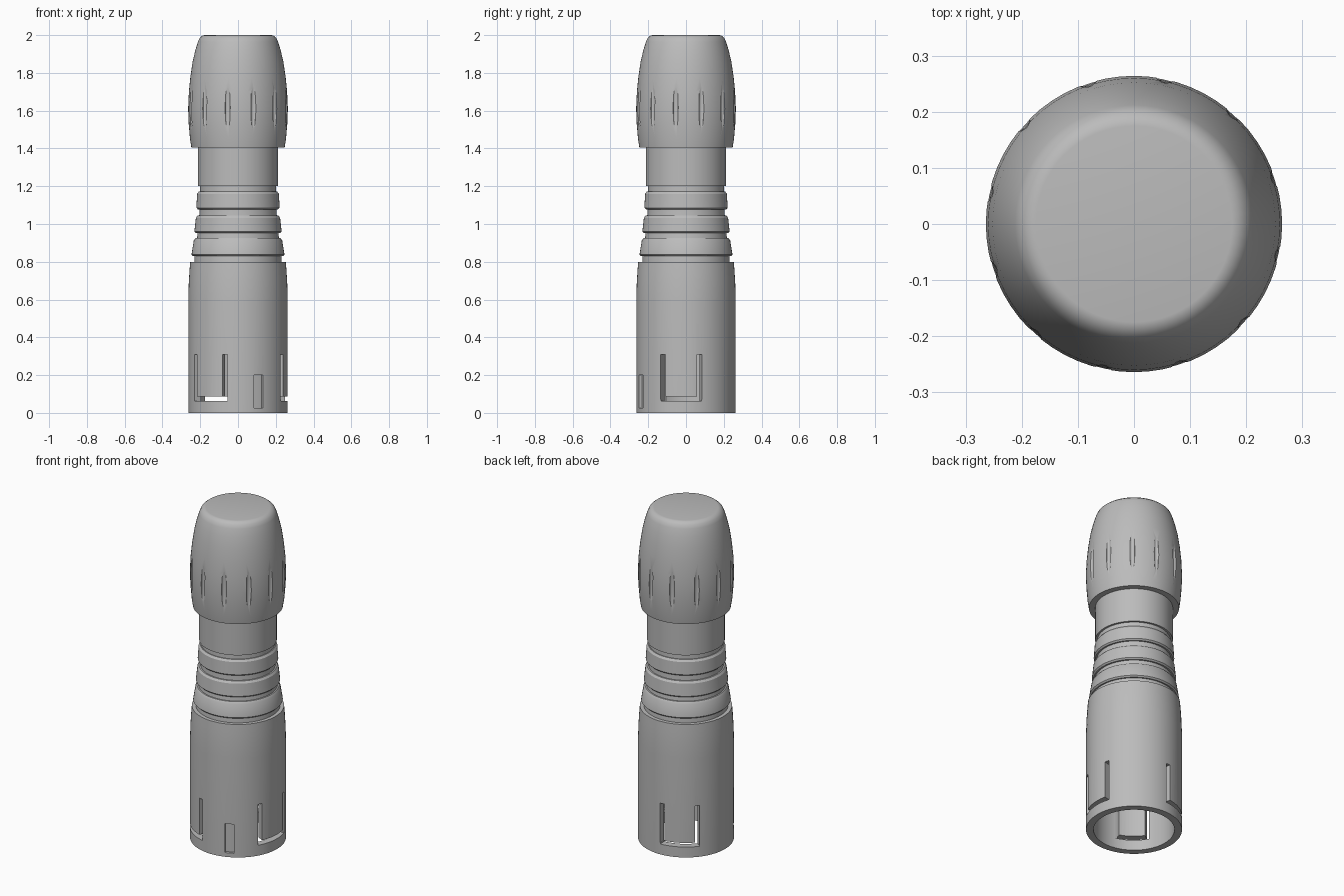
import bpy, bmesh, math
from mathutils import Matrix, Vector

cube = bpy.data.objects.get("Cube")
if cube:
    bpy.data.objects.remove(cube, do_unlink=True)

SEGMENTS = 64

grey = bpy.data.materials.new("matte grey")
grey.use_nodes = True
GREY = (0.5, 0.5, 0.5, 1)
grey.diffuse_color = GREY
grey.node_tree.nodes["Principled BSDF"].inputs["Base Color"].default_value = GREY


def to_object(name, bm):
    bmesh.ops.recalc_face_normals(bm, faces=bm.faces)
    mesh = bpy.data.meshes.new(name)
    bm.to_mesh(mesh)
    bm.free()
    mesh.materials.append(grey)
    obj = bpy.data.objects.new(name, mesh)
    bpy.context.collection.objects.link(obj)
    return obj


def lathe(name, profile):
    """Spin (radius, z) points about the z axis; radius 0 closes the end."""
    bm = bmesh.new()
    verts = [bm.verts.new((r, 0, z)) for r, z in profile]
    edges = [bm.edges.new(pair) for pair in zip(verts, verts[1:])]
    bmesh.ops.spin(bm, geom=verts + edges, cent=(0, 0, 0), axis=(0, 0, 1),
                   angle=2 * math.pi, steps=SEGMENTS)
    bmesh.ops.remove_doubles(bm, verts=bm.verts, dist=0.0002)
    return to_object(name, bm)


def add_sector(bm, a0, a1, z0, z1, r0, r1):
    """Add a curved block spanning angles a0 to a1 (degrees)."""
    steps = max(1, round((a1 - a0) / 5))
    rings = []
    for i in range(steps + 1):
        a = math.radians(a0 + (a1 - a0) * i / steps)
        rings.append([bm.verts.new((r * math.cos(a), r * math.sin(a), z))
                      for r, z in ((r0, z0), (r1, z0), (r1, z1), (r0, z1))])
    for p, q in zip(rings, rings[1:]):
        for k in range(4):
            n = (k + 1) % 4
            bm.faces.new((p[k], p[n], q[n], q[k]))
    bm.faces.new(rings[0])
    bm.faces.new(rings[-1])


def cut(target, bm):
    """Subtract the cutter geometry from the target, then drop the cutter."""
    cutter = to_object("cutter", bm)
    cutter.hide_render = True
    mod = target.modifiers.new("cut", 'BOOLEAN')
    mod.operation = 'DIFFERENCE'
    mod.solver = 'EXACT'
    mod.object = cutter
    select(target)
    bpy.ops.object.modifier_apply(modifier=mod.name)
    bpy.data.objects.remove(cutter, do_unlink=True)


def select(obj):
    bpy.ops.object.select_all(action='DESELECT')
    obj.select_set(True)
    bpy.context.view_layer.objects.active = obj


# Hollow lower housing, open at the bottom
housing = lathe("lower_housing", [
    (0, 0.70), (0.222, 0.70), (0.222, 0.0), (0.263, 0.0), (0.263, 0.60),
    (0.261, 0.68), (0.257, 0.75), (0.253, 0.80), (0, 0.80)])

# Three spring clips, each outlined by a U-shaped slot through the wall
CLIPS = (-6, -127, 117)
HALF, SLOT = 24.5, 6
bars, sides = bmesh.new(), bmesh.new()
for c in CLIPS:
    add_sector(bars, c - HALF, c + HALF, 0.063, 0.088, 0.18, 0.30)
    for s in (c - HALF - 0.1, c + HALF + 0.1 - SLOT):
        add_sector(sides, s, s + SLOT, 0.07, 0.31, 0.18, 0.30)
cut(housing, bars)
cut(housing, sides)

# Shallow key recess at the front
key = bmesh.new()
add_sector(key, -71, -60, 0.025, 0.20, 0.247, 0.30)
cut(housing, key)

# Neck core, showing as the floor of the grooves
lathe("neck_core", [
    (0, 0.79), (0.232, 0.79), (0.230, 0.84), (0.216, 0.93), (0.205, 1.05),
    (0.201, 1.21), (0, 1.21)])

# Tapering grip rings: bottom z, top z, bottom radius, top radius
RINGS = ((0.83, 0.925, 0.246, 0.234), (0.952, 1.045, 0.231, 0.223),
         (1.078, 1.172, 0.221, 0.216))
for i, (z0, z1, r0, r1) in enumerate(RINGS):
    lathe("grip_ring_%d" % (i + 1), [
        (0, z0), (r0 - 0.008, z0), (r0, z0 + 0.008), (r1, z1 - 0.012),
        (r1 - 0.009, z1), (0, z1)])

# Plain collar under the cap
lathe("collar", [(0, 1.20), (0.213, 1.20), (0.213, 1.45), (0, 1.45)])

# Barrel-shaped cap with a flat top
cap = lathe("cap", [
    (0, 1.405), (0.247, 1.405), (0.254, 1.45), (0.261, 1.53), (0.264, 1.61),
    (0.260, 1.70), (0.252, 1.78), (0.240, 1.86), (0.226, 1.92),
    (0.212, 1.965), (0.203, 1.985), (0.187, 1.998), (0.175, 2.0), (0, 2.0)])

# Twelve slim finger flutes around the cap
flutes = bmesh.new()
for k in range(12):
    turn = Matrix.Rotation(math.radians(18 + 30 * k), 4, 'Z')
    place = Matrix.Translation(Vector((0.266, 0, 1.62)))
    size = Matrix.Diagonal((0.013, 0.015, 0.14, 1))
    bmesh.ops.create_uvsphere(flutes, u_segments=12, v_segments=12, radius=1,
                              matrix=turn @ place @ size)
cut(cap, flutes)

# Smooth shading with crisp edges
for obj in [o for o in bpy.context.collection.objects if o.type == 'MESH']:
    select(obj)
    bpy.ops.object.shade_smooth_by_angle(angle=math.radians(30))
